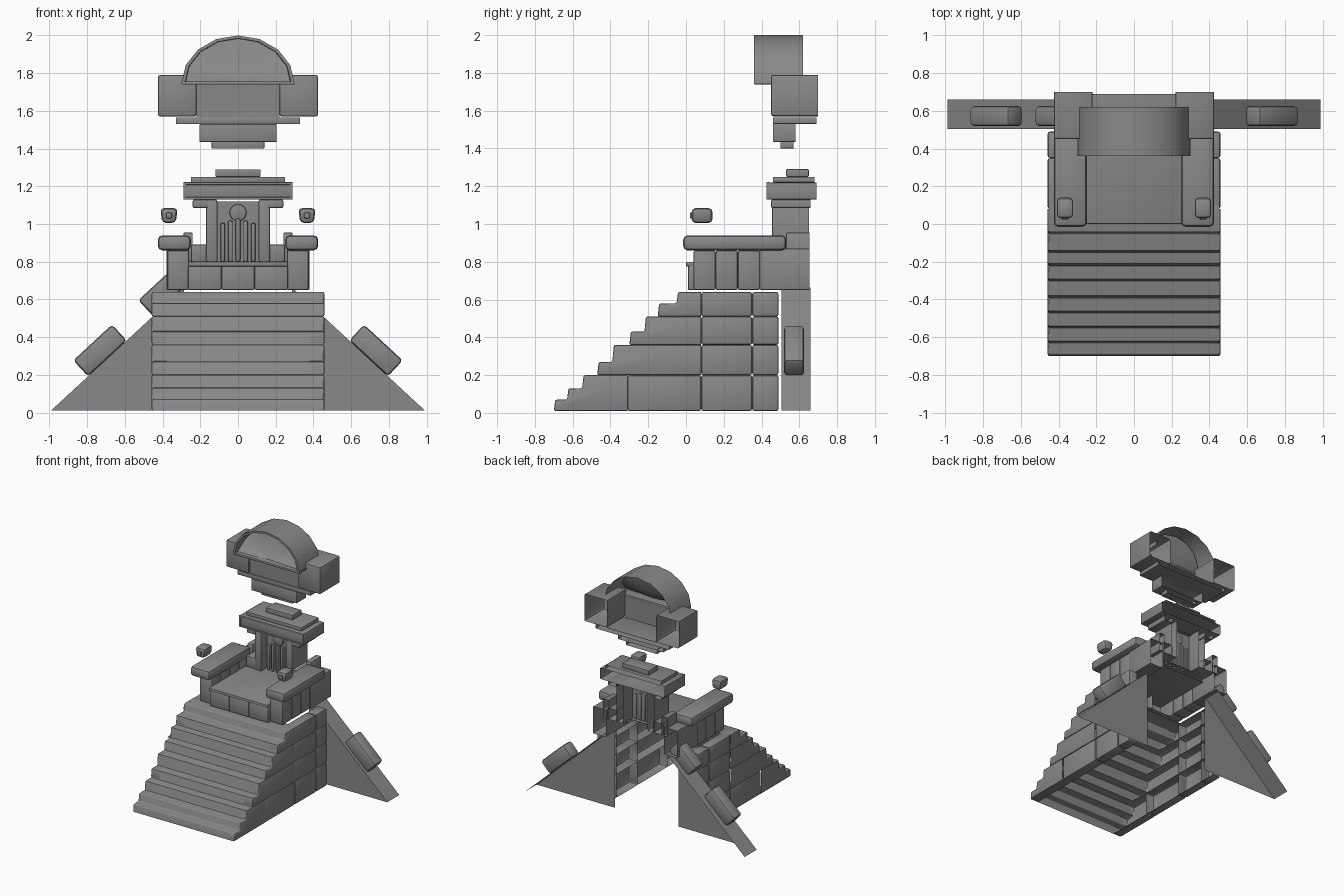
import bpy, bmesh, math
from mathutils import Vector

old_cube = bpy.data.objects.get("Cube")
if old_cube:
    bpy.data.objects.remove(old_cube)

stone = bpy.data.materials.new("grey_stone")
stone.use_nodes = True
grey = (.25, .25, .25, 1)
stone.diffuse_color = grey
stone.node_tree.nodes["Principled BSDF"].inputs["Base Color"].default_value = grey

DIRECTIONS = {"front": (0, -1, 0), "back": (0, 1, 0), "top": (0, 0, 1),
              "bottom": (0, 0, -1), "plus_x": (1, 0, 0), "minus_x": (-1, 0, 0)}
parts = []


def finish(name, bm):
    mesh = bpy.data.meshes.new(name)
    bm.to_mesh(mesh)
    bm.free()
    mesh.materials.append(stone)
    obj = bpy.data.objects.new(name, mesh)
    bpy.context.collection.objects.link(obj)
    parts.append(obj)
    return obj


def facing(bm, side):
    direction = Vector(DIRECTIONS[side])
    return [f for f in bm.faces if f.normal.dot(direction) > .95]


def prism(name, outline, axis, span, bevel=.01, drop=(), inset=0):
    """Extrude an outline along x or y, remove hidden sides, round the edges."""
    bm = bmesh.new()
    rings = []
    for depth in span:
        rings.append([bm.verts.new((depth, a, b) if axis == "x" else (a, depth, b))
                      for a, b in outline])
    first, second = rings
    bm.faces.new(first)
    bm.faces.new(second)
    count = len(outline)
    for i in range(count):
        j = (i + 1) % count
        bm.faces.new((first[i], first[j], second[j], second[i]))
    bmesh.ops.recalc_face_normals(bm, faces=bm.faces)
    if inset:
        bmesh.ops.inset_individual(bm, faces=facing(bm, "front"), thickness=inset)
        panel = max(facing(bm, "front"), key=lambda f: -abs(f.calc_center_median().x
                    - sum(v.co.x for v in bm.verts) / len(bm.verts)) + f.calc_area())
        pushed = bmesh.ops.extrude_discrete_faces(bm, faces=[panel])["faces"]
        rim = [e.verts[:] for e in pushed[0].edges]
        bmesh.ops.translate(bm, verts=pushed[0].verts, vec=(0, inset * .8, 0))
        bmesh.ops.bridge_loops(bm, edges=list(pushed[0].edges) + [
            e for e in bm.edges if e.is_boundary and e not in list(pushed[0].edges)])
        bm.normal_update()
    for side in drop:
        bmesh.ops.delete(bm, geom=facing(bm, side), context="FACES")
    if bevel:
        sharp = [e for e in bm.edges if len(e.link_faces) == 2
                 and e.calc_face_angle() > math.radians(30)]
        bmesh.ops.bevel(bm, geom=sharp, offset=bevel, segments=2, profile=.5,
                        affect="EDGES", clamp_overlap=True)
    return finish(name, bm)


def box(name, xs, ys, zs, bevel=.008, drop=(), inset=0, taper=0):
    (left, right), (low, high) = xs, zs
    outline = [(left + taper, low), (right - taper, low), (right, high), (left, high)]
    return prism(name, outline, "y", ys, bevel, drop, inset)


def pair(name, xs, ys, zs, **options):
    box("left_" + name, xs, ys, zs, **options)
    box("right_" + name, (-xs[1], -xs[0]), ys, zs, **options)


# Stepped front: each entry is a riser position and the tread height above it
steps = [(-.70, .07), (-.63, .13), (-.55, .20), (-.47, .27), (-.39, .36),
         (-.30, .43), (-.22, .51), (-.15, .58), (-.05, .64)]


def stair_outline(treads, base, back):
    outline = [(back, base), (treads[0][0], base)]
    for k, (riser, height) in enumerate(treads):
        outline.append((riser + .008, height))
        outline.append((treads[k + 1][0] if k + 1 < len(treads) else back, height))
    return outline


prism("staircase", stair_outline(steps, .01, .10), "x", (-.45, .45), .006,
      drop=("plus_x", "minus_x", "back", "bottom"))

# Rounded masonry on both flanks, in four courses
courses = [(.01, .20, steps[:3]), (.20, .36, steps[3:5]),
           (.36, .51, steps[5:7]), (.51, .64, steps[7:])]
for side, label, hidden in ((1, "left", "minus_x"), (-1, "right", "plus_x")):
    for row, (base, top, treads) in enumerate(courses):
        front_end = -.31 if row == 0 else .08
        outline = stair_outline(treads, base, front_end)
        span = (side * .38, side * .458)
        prism(f"{label}_stepped_block_{row}", outline, "x", span, .009, (hidden, "back"))
        joints = [front_end, .08, .35, .49] if row == 0 else [.08, .35, .49]
        for col, (near, far) in enumerate(zip(joints, joints[1:])):
            face = [(near, base), (far, base), (far, top), (near, top)]
            prism(f"{label}_flank_block_{row}_{col}", face, "x", span, .012, (hidden,))

# Sloping buttress wings with slabs resting on the slope
angle = math.atan2(.50, .54)
along = Vector((math.cos(angle), math.sin(angle)))
outward = Vector((-along.y, along.x))
foot = Vector((-.99, .012))


def slope_slab(name, side, start, length):
    a = foot + along * start
    corners = [a, a + along * length, a + along * length + outward * .115,
               a + outward * .115]
    prism(name, [(-side * p.x, p.y) for p in corners], "y", (.52, .625), .018)


for side, label, hidden in ((1, "left", "minus_x"), (-1, "right", "plus_x")):
    peak = foot + along * .96
    triangle = [(-side * foot.x, foot.y), (-side * peak.x, peak.y), (-side * peak.x, foot.y)]
    prism(label + "_wing", triangle, "y", (.505, .66), 0, ("back", "bottom", hidden))
    slope_slab(label + "_wing_slab", side, .265, .28)
slope_slab("right_upper_slab", -1, .735, .24)

# Seat
for i in (-1, 0, 1):
    box(f"seat_front_block_{i + 1}", (i * .176 - .088, i * .176 + .088), (.01, .12),
        (.65, .78), drop=("back",))
box("seat_slab", (-.265, .265), (0, .52), (.775, .80), bevel=.006, drop=("back",))

# Arm sides, armrests and the open-backed blocks behind them
for i in range(3):
    pair(f"arm_side_block_{i}", (.26, .375), (.04 + i * .117, .157 + i * .117),
         (.65, .86), bevel=.01)
pair("arm_rear_block", (.26, .38), (.39, .655), (.65, .87), drop=("back",))
pair("armrest", (.25, .425), (-.015, .53), (.86, .94), bevel=.024)
pair("arm_rear_post", (.24, .29), (.53, .655), (.80, .955), drop=("back",))

# Backrest with fluted panel and round medallion
box("backrest_panel", (-.12, .12), (.53, .56), (.80, 1.12), bevel=0, drop=("back",))
pair("backrest_post", (.11, .17), (.455, .65), (.80, 1.13), drop=("back",))
pair("backrest_foot", (.16, .25), (.46, .65), (.80, .89), drop=("back",))
pair("backrest_capital", (.16, .24), (.45, .66), (1.085, 1.13), drop=("back",))
for i in range(-2, 3):
    box(f"flute_{i + 2}", (i * .04 - .012, i * .04 + .012), (.50, .54),
        (.80, 1.03 - abs(i) * .012), bevel=.008)
ring = [(.045 * math.cos(t * math.tau / 16), 1.06 + .045 * math.sin(t * math.tau / 16))
        for t in range(16)]
prism("medallion", ring, "y", (.51, .54), .006)

# Lintel stack above the backrest
box("lintel", (-.29, .29), (.43, .69), (1.13, 1.22), bevel=.006, drop=("back",))
rim = (.425, .44)
for name, zs in (("lower", (1.13, 1.142)), ("upper", (1.208, 1.222))):
    box(f"lintel_{name}_rim", (-.29, .29), rim, zs, bevel=.003)
pair("lintel_end_rim", (.275, .29), rim, (1.13, 1.22), bevel=.003)
box("lintel_step", (-.25, .25), (.46, .68), (1.22, 1.25), bevel=.005, drop=("back",))
box("lintel_cap", (-.12, .12), (.53, .65), (1.25, 1.29), bevel=.005)

# Floating stones above the armrests
pair("floating_stone", (.32, .412), (.03, .14), (1.005, 1.085), bevel=.022, taper=.01)
pair("floating_stone_boss", (.35, .382), (.02, .04), (1.03, 1.06), bevel=.005)

# Floating crown: plinth, shelf, open-backed centre and side boxes
box("crown_foot", (-.14, .14), (.50, .57), (1.40, 1.44), bevel=.004, drop=("back",))
box("crown_plinth", (-.205, .205), (.46, .58), (1.435, 1.53), bevel=.005, drop=("back",))
box("crown_shelf", (-.33, .33), (.46, .69), (1.53, 1.565), bevel=.005, drop=("back",))
box("crown_centre", (-.22, .22), (.47, .69), (1.56, 1.75), bevel=0,
    drop=("back", "top", "plus_x", "minus_x"))
pair("crown_side_box", (.22, .425), (.45, .70), (1.57, 1.79), bevel=.012, drop=("back",))

# Arched hood with a lip and a hollowed front
bm = bmesh.new()
base = 1.745


def arch(scale, depth):
    row = []
    for k in range(9):
        t = math.pi * k / 8
        height = .255 * scale * math.sin(t)
        row.append(bm.verts.new((.30 * scale * math.cos(t), depth(height), base + height)))
    return row


def bowl(height):
    return .38 + .13 * math.sqrt(max(height, 0) / .255)


rows = [arch(1, lambda h: .62), arch(1, lambda h: .36), arch(.94, lambda h: .36)]
rows += [arch(s, bowl) for s in (.93, .7, .45, .2, .05)]
for near, far in zip(rows, rows[1:]):
    for k in range(8):
        bm.faces.new((near[k], near[k + 1], far[k + 1], far[k]))
finish("crown_hood", bm)
box("hood_sill", (-.30, .30), (.36, .475), (base - .006, base + .012), bevel=.004)

# Smooth shading that keeps hard corners
for obj in bpy.context.selected_objects:
    obj.select_set(False)
for obj in parts:
    obj.select_set(True)
bpy.context.view_layer.objects.active = parts[0]
bpy.ops.object.shade_smooth_by_angle(angle=math.radians(40))
